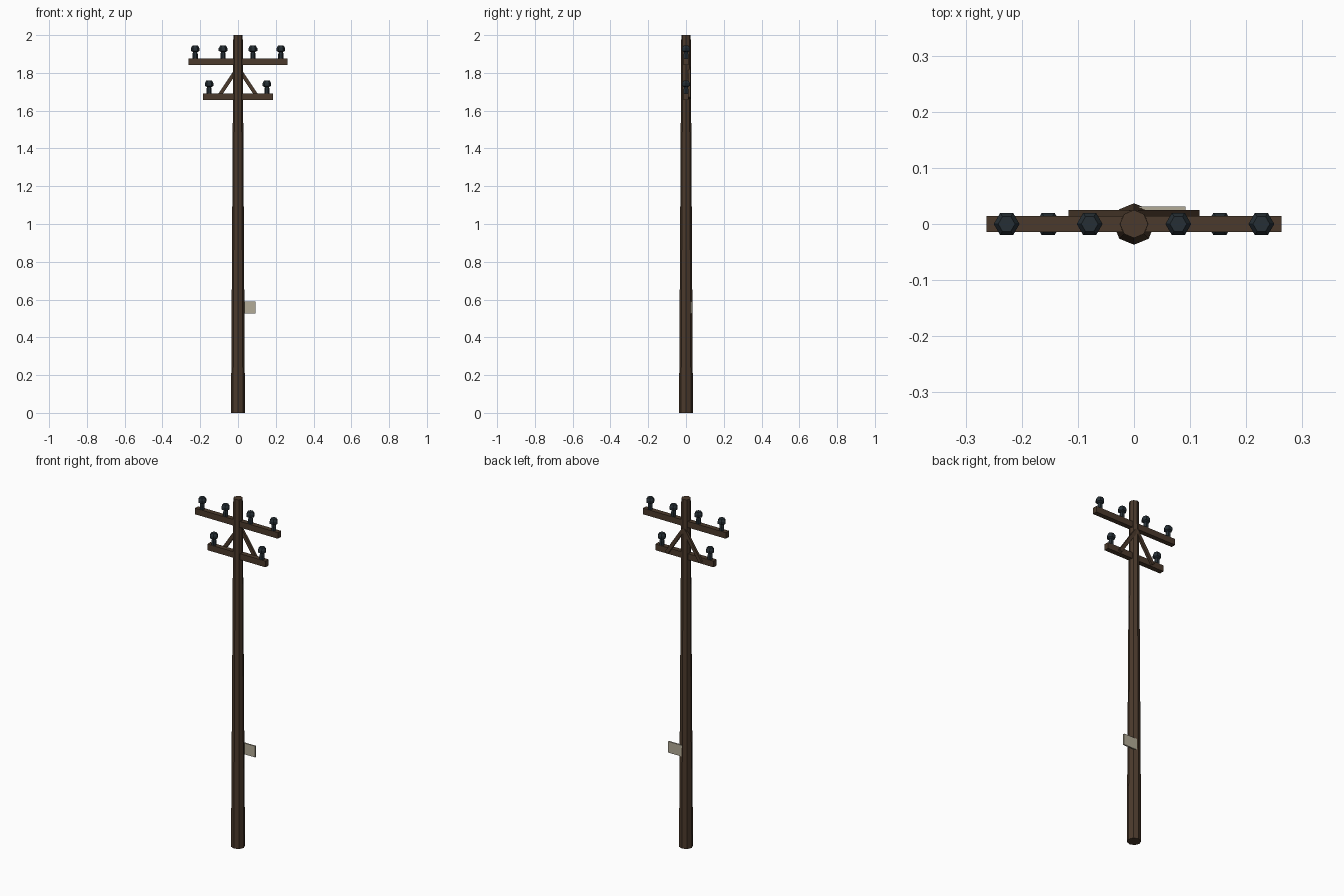
import bpy, bmesh
from math import atan2, hypot, pi, cos, sin
from mathutils import Matrix

cube = bpy.data.objects.get("Cube")
if cube:
    bpy.data.objects.remove(cube, do_unlink=True)


def material(name, rgb):
    m = bpy.data.materials.new(name)
    m.use_nodes = True
    m.diffuse_color = (*rgb, 1)
    bsdf = m.node_tree.nodes["Principled BSDF"]
    bsdf.inputs["Base Color"].default_value = (*rgb, 1)
    bsdf.inputs["Roughness"].default_value = 0.8
    return m


wood = material("dark_wood", (0.07, 0.042, 0.025))
ceramic = material("dark_ceramic", (0.019, 0.028, 0.035))
plate = material("pale_plate", (0.45, 0.41, 0.31))


def finish(name, bm, mat):
    bmesh.ops.recalc_face_normals(bm, faces=bm.faces)
    mesh = bpy.data.meshes.new(name)
    bm.to_mesh(mesh)
    bm.free()
    mesh.materials.append(mat)
    obj = bpy.data.objects.new(name, mesh)
    bpy.context.collection.objects.link(obj)
    return obj


def box(name, center, size, mat, tilt=0):
    bm = bmesh.new()
    bmesh.ops.create_cube(bm, size=1, matrix=Matrix.Diagonal((*size, 1)))
    obj = finish(name, bm, mat)
    obj.location = center
    obj.rotation_euler.y = tilt
    return obj


def turned(name, profile, sides, mat, location=(0, 0, 0)):
    """Faceted solid of revolution from (radius, height) pairs."""
    bm = bmesh.new()
    rings = [[bm.verts.new((r * cos(2 * pi * i / sides), r * sin(2 * pi * i / sides), z))
              for i in range(sides)] for r, z in profile]
    for low, high in zip(rings, rings[1:]):
        for i in range(sides):
            j = (i + 1) % sides
            bm.faces.new((low[i], low[j], high[j], high[i]))
    bm.faces.new(rings[0][::-1])
    bm.faces.new(rings[-1])
    obj = finish(name, bm, mat)
    obj.location = location
    return obj


# Tapered octagonal pole
turned("pole", [(0.037, 0), (0.025, 2)], 8, wood)

# Crossarms with their insulators
INSULATOR = [(0.014, 0), (0.014, 0.024), (0.011, 0.034), (0.023, 0.04),
             (0.023, 0.055), (0.015, 0.068)]
for label, half, top, spots in (("upper", 0.263, 1.876, (0.079, 0.227)),
                                ("lower", 0.185, 1.691, (0.153,))):
    box(label + "_crossarm", (0, 0, top - 0.0175), (2 * half, 0.028, 0.035), wood)
    for x in spots:
        for side, sign in (("left", 1), ("right", -1)):
            turned(f"{label}_insulator_{side}", INSULATOR, 6, ceramic, (sign * x, 0, top))

# Diagonal braces on the back of the arms
reach, z_low, z_high = 0.108, 1.666, 1.828
for side, sign in (("left", 1), ("right", -1)):
    box("brace_" + side, (sign * reach / 2, 0.018, (z_low + z_high) / 2),
        (0.02, 0.014, hypot(reach, z_high - z_low)), wood,
        atan2(-sign * reach, z_high - z_low))

# Small sign plate on the back of the pole
box("sign_plate", (0.046, 0.0275, 0.557), (0.092, 0.008, 0.064), plate)
